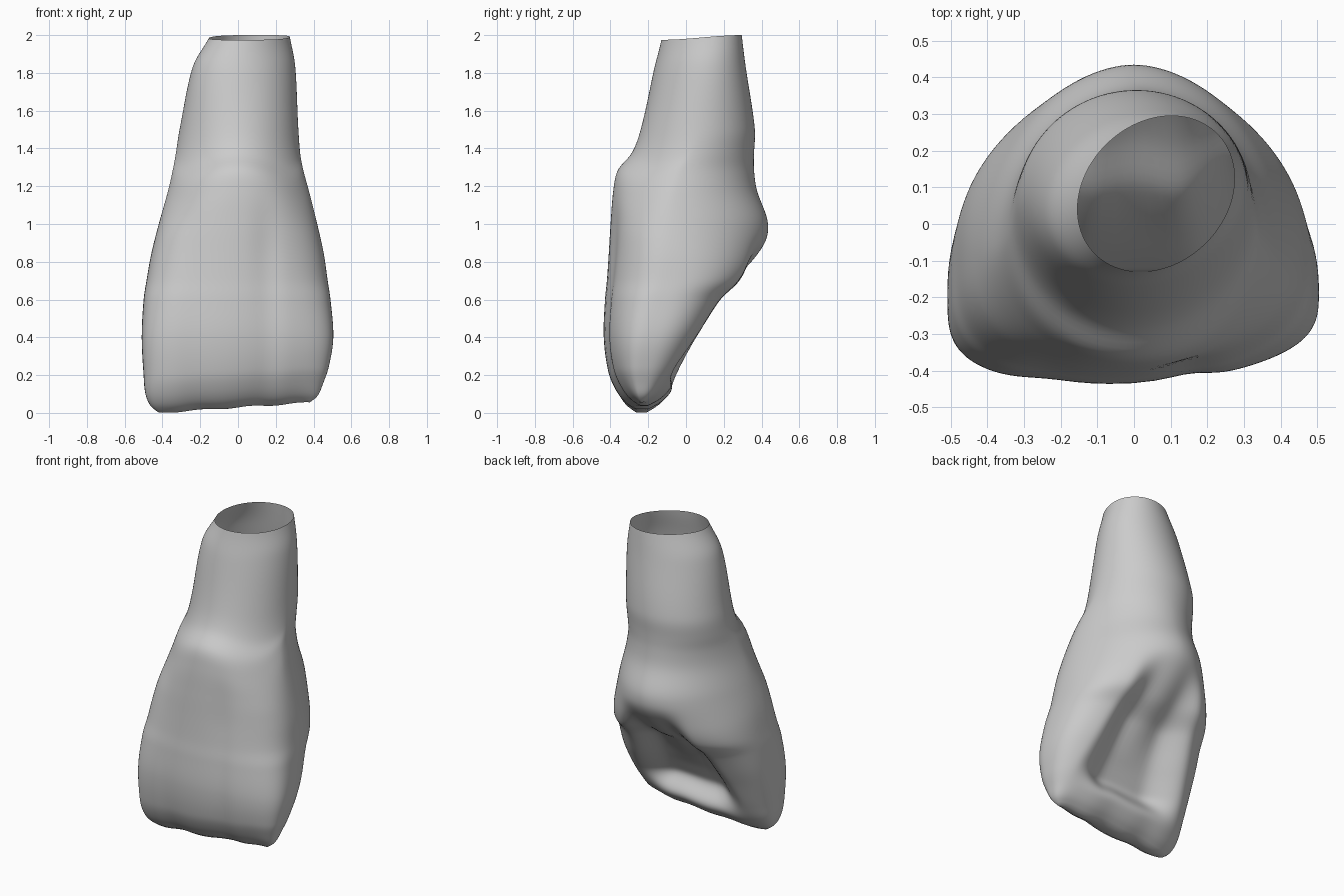
import bpy, bmesh, math

if "Cube" in bpy.data.objects:
    bpy.data.objects.remove(bpy.data.objects["Cube"], do_unlink=True)

SIDES, RINGS = 128, 120

# Outline by height: z, right x, left x, front y, back y
OUTLINE = [
    (0.00, -0.42, 0.38, -0.27, -0.20),
    (0.03, -0.46, 0.42, -0.32, -0.14),
    (0.10, -0.49, 0.45, -0.373, -0.07),
    (0.20, -0.50, 0.48, -0.412, -0.005),
    (0.40, -0.51, 0.505, -0.437, 0.10),
    (0.60, -0.50, 0.49, -0.43, 0.225),
    (0.70, -0.485, 0.475, -0.42, 0.335),
    (0.84, -0.46, 0.455, -0.41, 0.405),
    (1.00, -0.42, 0.42, -0.40, 0.435),
    (1.18, -0.37, 0.375, -0.385, 0.375),
    (1.29, -0.345, 0.345, -0.36, 0.36),
    (1.37, -0.33, 0.33, -0.29, 0.36),
    (1.50, -0.31, 0.32, -0.24, 0.365),
    (1.84, -0.235, 0.30, -0.165, 0.315),
    (2.00, -0.15, 0.27, -0.13, 0.295),
]


def smooth(a, b, v):
    t = min(max((v - a) / (b - a), 0), 1)
    return t * t * (3 - 2 * t)


def mix(a, b, t):
    return a + (b - a) * t


def slope(i, k):
    a, b = OUTLINE[max(i - 1, 0)], OUTLINE[min(i + 1, len(OUTLINE) - 1)]
    return (b[k] - a[k]) / (b[0] - a[0])


def section(z):
    """Smoothly interpolated outline values at height z."""
    i = max(j for j in range(len(OUTLINE) - 1) if OUTLINE[j][0] <= z)
    p, q = OUTLINE[i], OUTLINE[i + 1]
    h = q[0] - p[0]
    t = (z - p[0]) / h
    values = []
    for k in range(1, 5):
        values.append((2*t**3 - 3*t**2 + 1) * p[k] + (t**3 - 2*t**2 + t) * h * slope(i, k)
                      + (3*t**2 - 2*t**3) * q[k] + (t**3 - t**2) * h * slope(i + 1, k))
    return values


def power(v, n):
    return math.copysign(abs(v) ** (2 / n), v)


def surface_point(z, angle):
    x0, x1, front, back = section(z)
    root = smooth(1.0, 1.5, z)
    low = 1 - smooth(0.45, 1.0, z)
    c, s = math.cos(angle), math.sin(angle)
    if s < 0:
        # Front corners: the left one is rounder
        square = 3.3 - 0.6 * smooth(-0.3, 0.6, c)
        n = mix(square, 2.0, smooth(0.3, 1.4, z))
    else:
        n = mix(1.85, 2.7, low) + 0.15 * root
    widest = mix(front, back, mix(mix(0.38, 0.45, low), 0.5, root))
    x = (x0 + x1) / 2 + (x1 - x0) / 2 * power(c, n)
    y = widest + (back - widest if s > 0 else widest - front) * power(s, n)
    crown = 1 - smooth(0.8, 1.3, z)
    if s > 0:
        # Triangular hollow on the back, with a faint ridge down its middle
        hollow = smooth(0.08, 0.27, z) * (1 - smooth(0.6, 0.95, z))
        width = mix(0.41, 0.25, smooth(0.1, 0.9, z))
        middle = 1 - 0.3 * smooth(0.35, 0.7, z) * math.exp(-(x / 0.09) ** 2)
        y -= 0.155 * hollow * middle * (1 - smooth(0.35, 1, abs(x) / width))
    else:
        # Shallow lengthwise grooves and a slightly turned front
        groove = math.exp(-((x - 0.15) / 0.07) ** 2) + 0.6 * math.exp(-((x + 0.24) / 0.09) ** 2)
        y += -s * crown * (0.016 * groove + 0.08 * max(0, x))
    # Skewed root, arched neck line, tilted biting edge and slanted rim
    x += 0.2 * smooth(1.4, 2, z) * (y - (front + back) / 2)
    arch = smooth(0.9, 1.25, z) * (1 - smooth(1.35, 1.75, z))
    edge = 1 - smooth(0.05, 0.45, z)
    dz = -1.2 * arch * x * x * max(0, -s)
    dz += edge * (0.055 * (x + 0.42) / 0.8 + 0.004 * math.sin(x * 24))
    dz -= 0.025 * smooth(1.8, 2, z) * smooth(0.3, -0.13, y)
    return x, y, max(0, z + dz)


# Open shell: rings from the biting edge up to the rim
bm = bmesh.new()
rings = []
for r in range(RINGS + 1):
    t = r / RINGS
    z = 2 * mix(t * t, t, 0.75)
    rings.append([bm.verts.new(surface_point(z, math.tau * k / SIDES)) for k in range(SIDES)])
for lower, upper in zip(rings, rings[1:]):
    for k in range(SIDES):
        j = (k + 1) % SIDES
        bm.faces.new((lower[k], lower[j], upper[j], upper[k]))

# Biting edge closed by strips across its narrow width
half = SIDES // 2
first = rings[0]
bm.faces.new((first[0], first[SIDES - 1], first[1]))
for k in range(1, half - 1):
    bm.faces.new((first[k], first[-k], first[-k - 1], first[k + 1]))
bm.faces.new((first[half - 1], first[half + 1], first[half]))

for step in range(3):
    bmesh.ops.smooth_vert(bm, verts=[v for ring in rings[1:-2] for v in ring], factor=0.5,
                          use_axis_x=True, use_axis_y=True, use_axis_z=True)
bmesh.ops.recalc_face_normals(bm, faces=bm.faces)
mesh = bpy.data.meshes.new("tooth")
bm.to_mesh(mesh)
bm.free()

tooth = bpy.data.objects.new("tooth", mesh)
bpy.context.collection.objects.link(tooth)

# Plain grey material
grey = bpy.data.materials.new("plain grey")
grey.use_nodes = True
color = (0.6, 0.6, 0.6, 1)
grey.diffuse_color = color
grey.node_tree.nodes["Principled BSDF"].inputs["Base Color"].default_value = color
mesh.materials.append(grey)

bpy.context.view_layer.objects.active = tooth
tooth.select_set(True)
bpy.ops.object.shade_smooth()
